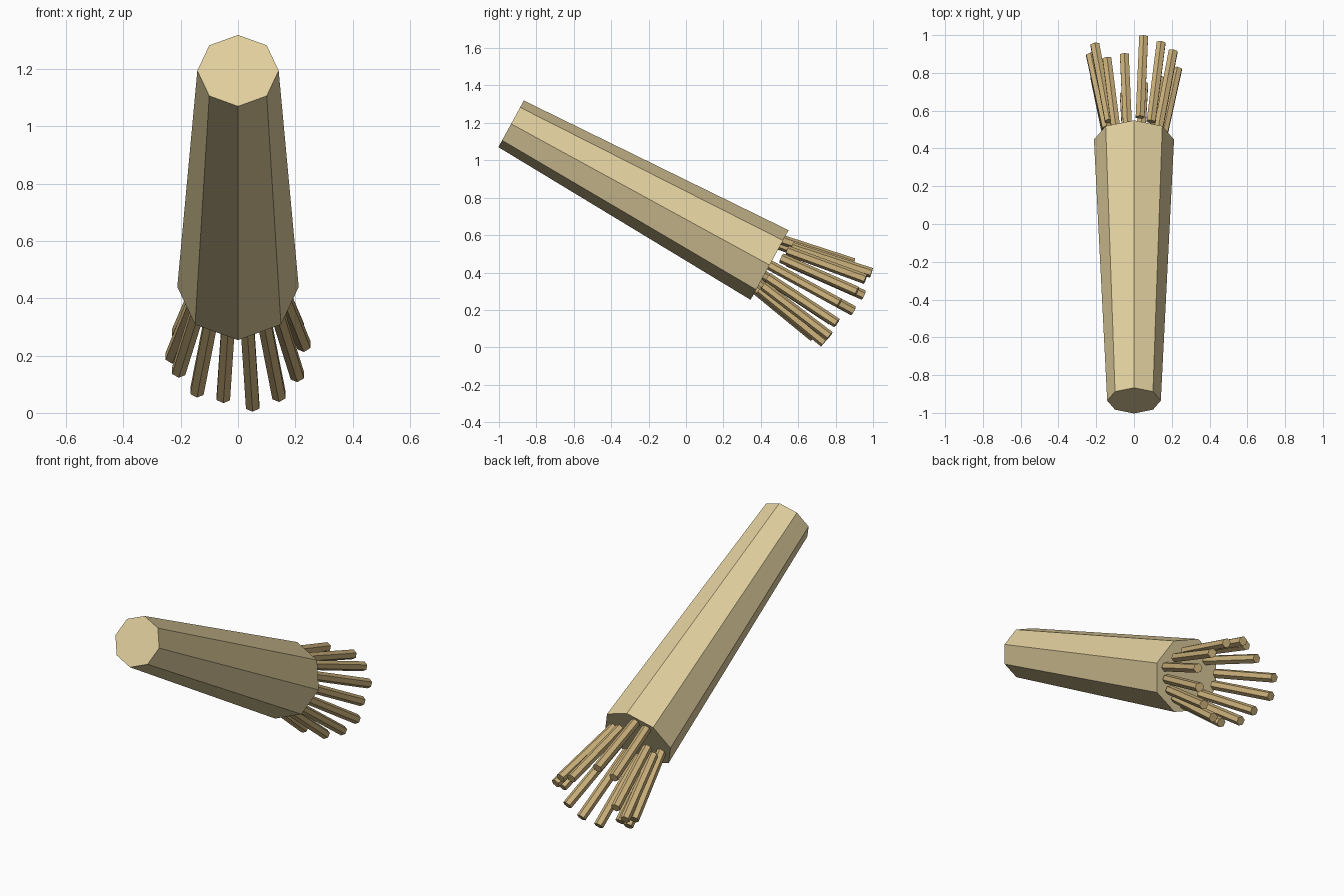
import bpy, math
from mathutils import Vector, Matrix

if "Cube" in bpy.data.objects:
    bpy.data.objects.remove(bpy.data.objects["Cube"])


def material(name, color):
    m = bpy.data.materials.new(name)
    m.diffuse_color = (*color, 1)
    m.use_nodes = True
    m.node_tree.nodes["Principled BSDF"].inputs["Base Color"].default_value = m.diffuse_color
    return m


def stick(name, start, end, r1, r2, sides, mat, spin=0.0):
    """Capped prism or frustum running from start to end."""
    d = end - start
    bpy.ops.mesh.primitive_cone_add(vertices=sides, radius1=r1, radius2=r2, depth=d.length)
    ob = bpy.context.object
    ob.name = name
    # local Z follows the stick, local Y stays in the plane x = const as far as possible
    z = d.normalized()
    x = Vector((1, 0, 0))
    y = z.cross(x).normalized()
    x = y.cross(z)
    rot = Matrix((x, y, z)).transposed().to_4x4()
    ob.matrix_world = Matrix.Translation((start + end) / 2) @ rot @ Matrix.Rotation(spin, 4, 'Z')
    ob.data.materials.append(mat)
    return ob


wood = material("pale_wood", (0.75, 0.62, 0.34))
straw = material("straw", (0.60, 0.44, 0.20))

# Tapered octagonal handle, tilted down towards the back
top = Vector((0, -0.935, 1.195))
bottom = Vector((0, 0.447, 0.44))
stick("handle", top, bottom, 0.142, 0.212, 8, wood)

# Ring of splayed hexagonal bristles; reach of each tip past the handle end,
# clockwise from the upper right
axis = (bottom - top).normalized()
side = Vector((1, 0, 0))
up = side.cross(axis)
if up.z < 0:
    up = -up
reach = [0.498, 0.486, 0.478, 0.425, 0.464, 0.464, 0.455,
         0.393, 0.432, 0.432, 0.51, 0.518, 0.39, 0.39]
for i, a in enumerate(reach):
    t = math.tau * (i + 0.5) / len(reach)
    out = side * math.sin(t) + up * math.cos(t)
    tip = bottom + axis * a + out * 0.23
    base = bottom + axis * (a - 0.44) + out * 0.145
    stick(f"bristle_{i + 1}", base, tip, 0.027, 0.027, 6, straw)
